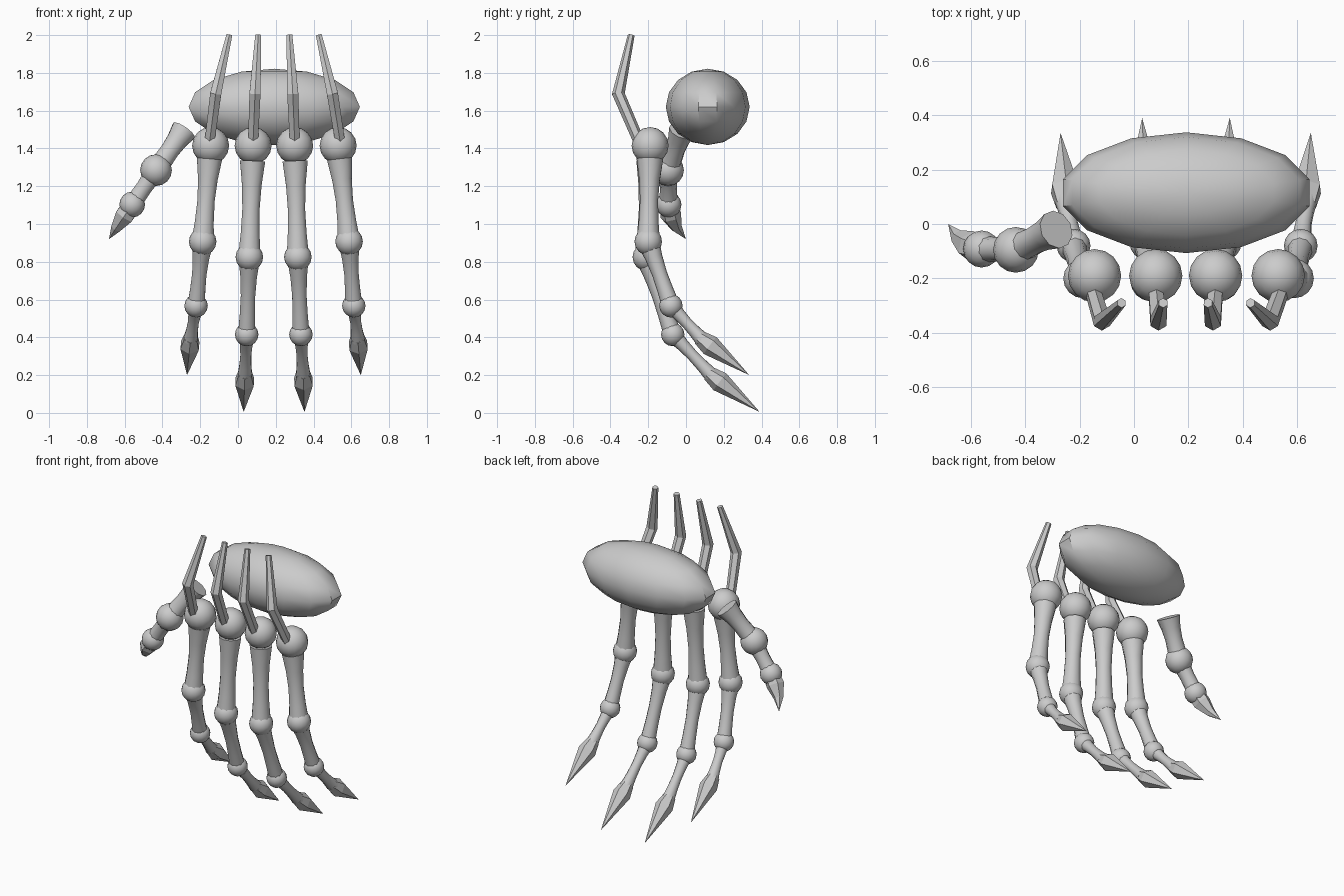
import bpy, bmesh, math
from mathutils import Vector

cube = bpy.data.objects.get("Cube")
if cube:
    bpy.data.objects.remove(cube)

bone_grey = bpy.data.materials.new("bone_grey")
bone_grey.use_nodes = True
GREY = (0.6, 0.6, 0.6, 1)
bone_grey.diffuse_color = GREY
bone_grey.node_tree.nodes["Principled BSDF"].inputs["Base Color"].default_value = GREY


def finish(obj, name, angle):
    """Name, colour and shade the active object."""
    obj.name = obj.data.name = name
    obj.data.materials.append(bone_grey)
    bpy.ops.object.shade_smooth_by_angle(angle=math.radians(angle))


def ball(name, centre, radii, segments=16, rings=8):
    bpy.ops.mesh.primitive_uv_sphere_add(segments=segments, ring_count=rings, radius=1, location=centre)
    obj = bpy.context.object
    obj.scale = radii
    bpy.ops.object.transform_apply(location=False, rotation=False)
    finish(obj, name, 40)


def tube(name, path, radii, sides, angle):
    """Capped tube through the path points; a zero radius makes a point."""
    path = [Vector(p) for p in path]
    bm = bmesh.new()
    rings = []
    for i, (p, r) in enumerate(zip(path, radii)):
        way = (path[min(i + 1, len(path) - 1)] - path[max(i - 1, 0)]).normalized()
        u = way.cross(Vector((0, 1, 0))).normalized()
        v = way.cross(u)
        turns = [2 * math.pi * (k + 0.5) / sides for k in range(sides)]
        rings.append([bm.verts.new(p + r * (math.cos(t) * u + math.sin(t) * v)) for t in turns])
    for a, b in zip(rings, rings[1:]):
        for k in range(sides):
            n = (k + 1) % sides
            bm.faces.new((a[k], a[n], b[n], b[k]))
    bm.faces.new(rings[0])
    bm.faces.new(rings[-1])
    bmesh.ops.remove_doubles(bm, verts=bm.verts, dist=0.0005)
    bmesh.ops.recalc_face_normals(bm, faces=bm.faces)
    mesh = bpy.data.meshes.new(name)
    bm.to_mesh(mesh)
    bm.free()
    obj = bpy.data.objects.new(name, mesh)
    bpy.context.collection.objects.link(obj)
    bpy.ops.object.select_all(action='DESELECT')
    obj.select_set(True)
    bpy.context.view_layer.objects.active = obj
    finish(obj, name, angle)


def bone(name, a, b, start, waist, end):
    """Bone shaft, flared at both ends."""
    a, b = Vector(a), Vector(b)
    soft = waist * 0.7 + start * 0.3
    soft_end = waist * 0.7 + end * 0.3
    tube(name, [a.lerp(b, t) for t in (0, 0.25, 0.5, 0.75, 1)],
         (start, soft, waist, soft_end, end), 10, 50)


def claw(name, a, b, width):
    """Faceted claw, widest near its root."""
    a, b = Vector(a), Vector(b)
    tube(name, [a, a.lerp(b, 0.22), b], (width * 0.7, width, 0), 6, 10)


# Palm
ball("palm", (0.192, 0.115, 1.62), (0.465, 0.222, 0.202), 14, 8)

# Fingers: x of knuckle, middle joint, end joint, claw root, claw tip
inner = ((-0.21, 0.825), (-0.07, 0.415), (0.12, 0.21), (0.39, 0.005))
outer = ((-0.20, 0.907), (-0.08, 0.567), (0.07, 0.40), (0.335, 0.20))
fingers = {
    "index": ((-0.145, -0.187, -0.222, -0.25, -0.27), outer),
    "middle": ((0.08, 0.06, 0.046, 0.037, 0.03), inner),
    "ring": ((0.30, 0.317, 0.333, 0.345, 0.352), inner),
    "little": ((0.53, 0.588, 0.613, 0.633, 0.65), outer),
}
for name, (xs, bends) in fingers.items():
    knuckle = Vector((xs[0], -0.19, 1.415))
    mid, end, root, tip = [Vector((x, y, z)) for x, (y, z) in zip(xs[1:], bends)]
    ball(name + "_knuckle", knuckle, (0.098,) * 3)
    ball(name + "_middle_joint", mid, (0.073,) * 3)
    ball(name + "_end_joint", end, (0.062,) * 3)
    bone(name + "_upper_bone", knuckle.lerp(mid, 0.14), mid, 0.07, 0.048, 0.062)
    bone(name + "_middle_bone", mid, end, 0.06, 0.04, 0.048)
    bone(name + "_lower_bone", end, root.lerp(tip, 0.06), 0.045, 0.03, 0.04)
    claw(name + "_claw", root, tip, 0.056)

# Bent spikes rising from the knuckles
spikes = {
    "index": (-0.15, -0.118, -0.046),
    "middle": (0.08, 0.09, 0.107),
    "ring": (0.30, 0.29, 0.272),
    "little": (0.54, 0.5, 0.428),
}
for name, xs in spikes.items():
    path = [(x, y, z) for x, y, z in zip(xs, (-0.25, -0.358, -0.29), (1.44, 1.69, 2.0))]
    tube(name + "_spike", path, (0.03, 0.034, 0.018), 6, 10)

# Thumb
top, joint, end = (-0.286, -0.02, 1.495), (-0.434, -0.095, 1.285), (-0.56, -0.092, 1.103)
bone("thumb_upper_bone", top, joint, 0.072, 0.052, 0.06)
ball("thumb_joint", joint, (0.084,) * 3)
bone("thumb_lower_bone", joint, end, 0.06, 0.045, 0.05)
ball("thumb_end_joint", end, (0.068,) * 3)
tube("thumb_claw", [end, (-0.60, -0.08, 1.045), (-0.645, -0.05, 0.98), (-0.683, 0, 0.92)],
     (0.05, 0.056, 0.03, 0), 6, 10)
